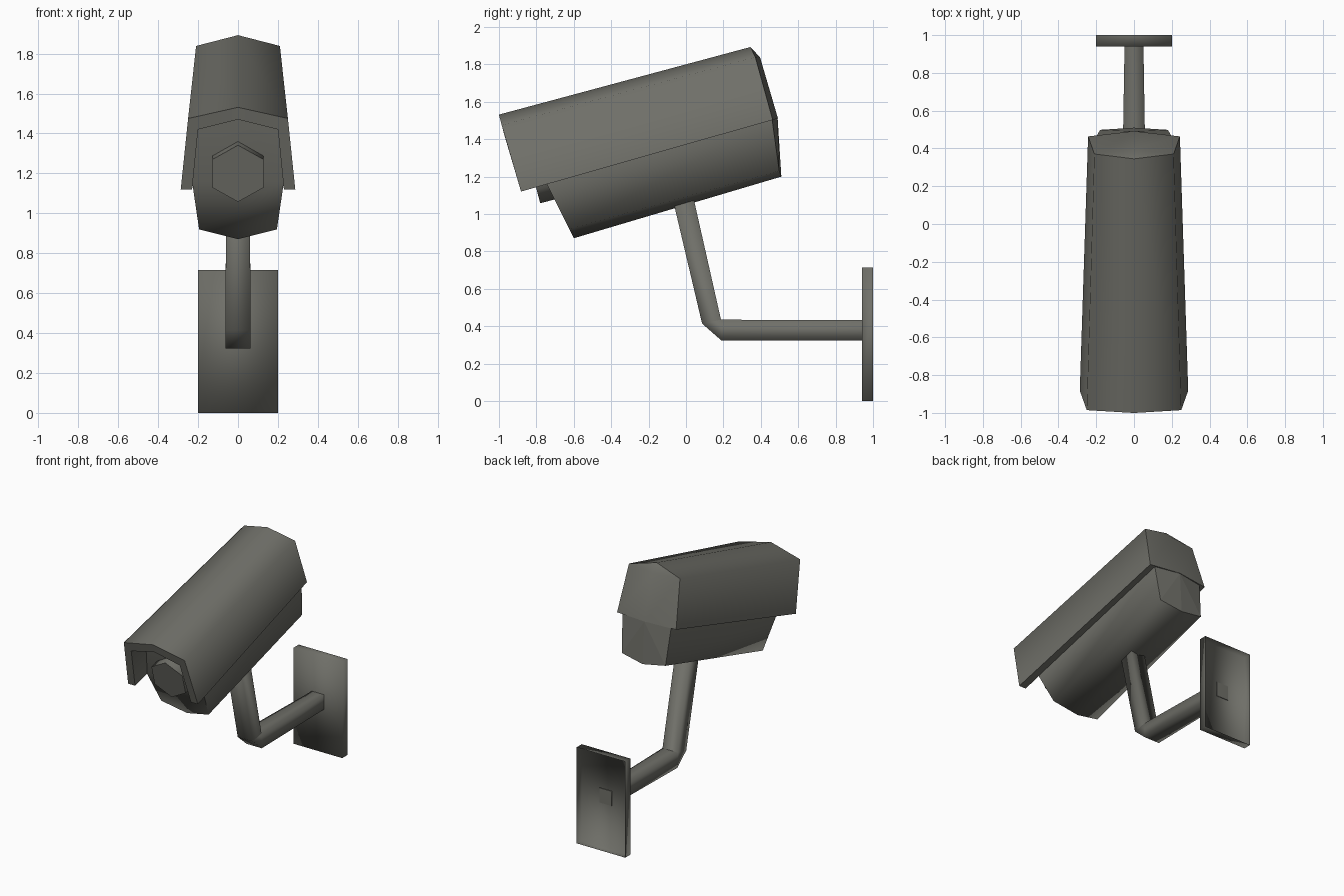
import bpy, bmesh, math

if "Cube" in bpy.data.objects:
    bpy.data.objects.remove(bpy.data.objects["Cube"])

TILT = math.radians(15)
C, S = math.cos(TILT), math.sin(TILT)

mat = bpy.data.materials.new("warm grey metal")
mat.diffuse_color = (0.16, 0.16, 0.14, 1)
mat.use_nodes = True
mat.node_tree.nodes["Principled BSDF"].inputs["Base Color"].default_value = mat.diffuse_color


def tilt(x, s, t):
    """Camera space (x, along the barrel, up from the barrel) to world."""
    return (x, C * s - S * t, S * s + C * t)


def make(name, verts, faces, angle=80, sharp=(), recalc=True):
    bm = bmesh.new()
    vs = [bm.verts.new(v) for v in verts]
    for f in faces:
        bm.faces.new([vs[i] for i in f])
    if recalc:
        bmesh.ops.recalc_face_normals(bm, faces=bm.faces)
    for f in bm.faces:
        f.smooth = True
    for e in bm.edges:
        a, b = e.verts[0], e.verts[1]
        if a in [vs[i] for i in sharp] and b in [vs[i] for i in sharp]:
            e.smooth = False
        elif len(e.link_faces) == 2 and e.calc_face_angle() > math.radians(angle):
            e.smooth = False
    me = bpy.data.meshes.new(name)
    bm.to_mesh(me)
    bm.free()
    me.materials.append(mat)
    ob = bpy.data.objects.new(name, me)
    bpy.context.collection.objects.link(ob)
    return ob


def mirrored(half):
    """Half profile ending on the centre line -> whole profile."""
    return half + [(-x, s, t) for x, s, t in reversed(half[:-1])]


# Sun hood: tapered U-shaped shell with a slightly bulging rear cap
front_out = mirrored([(0.287, -0.562, 1.31), (0.25, -0.57, 1.68), (0, -0.57, 1.738)])
front_in = mirrored([(0.23, -0.562, 1.31), (0.20, -0.57, 1.623), (0, -0.57, 1.675)])
rear_out = mirrored([(0.243, 0.837, 1.332), (0.21, 0.834, 1.68), (0, 0.823, 1.739)])
rear_in = mirrored([(0.20, 0.82, 1.332), (0.17, 0.82, 1.623), (0, 0.82, 1.675)])
cap = [(0, 0.858, 1.672), (0, 0.866, 1.332)]
verts = [tilt(*p) for p in front_out + front_in + rear_out + rear_in + cap]
faces = []
for i in range(4):
    faces.append((i, i + 1, 11 + i, 10 + i))          # outside
    faces.append((5 + i, 6 + i, 16 + i, 15 + i))      # inside
    faces.append((i, i + 1, 6 + i, 5 + i))            # front rim
for i in (0, 4):
    faces.append((i, 5 + i, 15 + i, 10 + i))          # lower lips
faces += [(10, 11, 20, 21), (11, 12, 20), (12, 13, 20), (13, 14, 21, 20)]
faces.append((10, 21, 14, 19, 15))                    # closing strip under the cap
faces.append((15, 16, 17, 18, 19))
make("sun_hood", verts, faces, sharp=range(10, 15))

# Camera body: six-sided housing with a slanted lower front
front = [(-0.23, -0.418, 1.311), (-0.195, -0.365, 1.05), (0, -0.354, 0.996),
         (0.195, -0.365, 1.05), (0.23, -0.418, 1.311),
         (0.205, -0.40, 1.63), (0, -0.40, 1.685), (-0.205, -0.40, 1.63)]
rear = [(-0.20, 0.834, 1.333), (-0.18, 0.80, 1.06), (0, 0.803, 1.027),
        (0.18, 0.80, 1.06), (0.20, 0.834, 1.333),
        (0.175, 0.81, 1.63), (0, 0.81, 1.685), (-0.175, 0.81, 1.63)]
verts = [tilt(*p) for p in front + rear + [(0, 0.864, 1.331)]]
faces = [(i, (i + 1) % 8, 8 + (i + 1) % 8, 8 + i) for i in range(8)]
faces += [(0, 1, 2, 3, 4), (0, 4, 5, 6, 7)]
faces += [(8, 9, 16), (9, 10, 16), (10, 11, 16), (11, 12, 16), (12, 13, 14, 15, 8, 16)]
make("camera_body", verts, faces, sharp=range(8, 17))

# Lens: short hexagonal barrel
verts = [tilt(0.147 * math.sin(k * math.pi / 3), s, 1.37 + 0.147 * math.cos(k * math.pi / 3))
         for s in (-0.479, -0.38) for k in range(6)]
faces = [(k, (k + 1) % 6, 6 + (k + 1) % 6, 6 + k) for k in range(6)]
faces += [tuple(range(6)), tuple(range(6, 12))]
make("lens", verts, faces)

# Bracket arm: square tube with a mitred elbow; (half width, outer yz, inner yz)
rings = [(0.06, (-0.078, 1.11), (0.029, 1.135)),
         (0.0625, (0.086, 0.414), (0.187, 0.435)),
         (0.0625, (0.19, 0.323), (0.187, 0.435)),
         (0.05, (0.945, 0.323), (0.945, 0.432))]
verts, faces = [], []
for w, o, n in rings:
    verts += [(-w, *o), (w, *o), (w, *n), (-w, *n)]
for r in range(3):
    for k in range(4):
        a, b = r * 4 + k, r * 4 + (k + 1) % 4
        faces.append((a, b, b + 4, a + 4))
faces += [(0, 1, 2, 3), (12, 13, 14, 15)]
make("bracket_arm", verts, faces, angle=100, sharp=range(12, 16))

# Wall plate: shallow tray, open towards the wall
verts = [(x, y, z) for y in (0.94, 1.0)
         for x, z in ((-0.2, 0), (0.2, 0), (0.2, 0.715), (-0.2, 0.715))]
faces = [(0, 1, 2, 3)] + [(k, k + 4, (k + 1) % 4 + 4, (k + 1) % 4) for k in range(4)]
make("wall_plate", verts, faces, angle=30, recalc=False)
